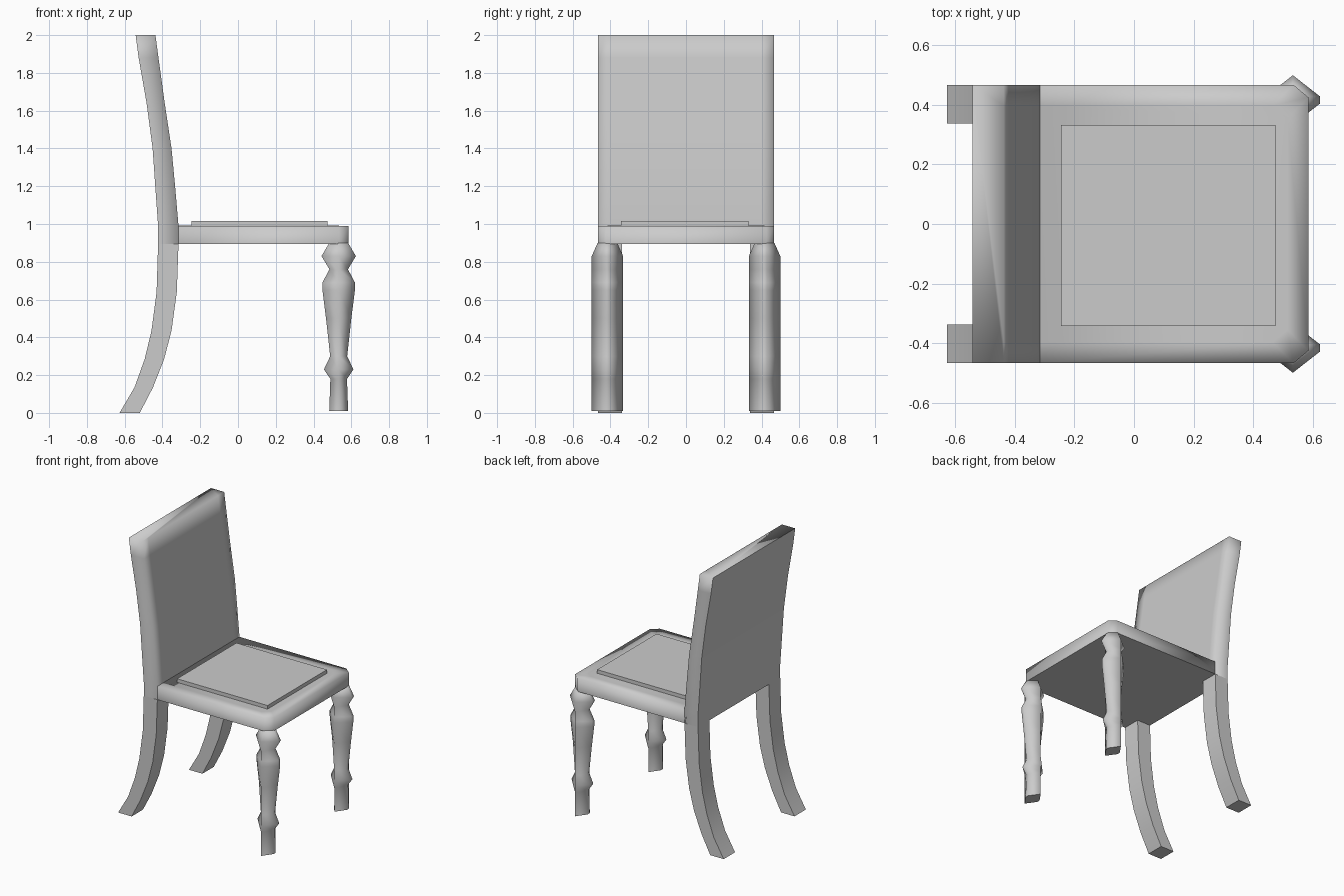
import bpy
import bmesh
import math

cube = bpy.data.objects.get("Cube")
if cube:
    bpy.data.objects.remove(cube)

grey = bpy.data.materials.new("plain_grey")
grey.use_nodes = True
COLOUR = (0.6, 0.6, 0.6, 1)
grey.diffuse_color = COLOUR
grey.node_tree.nodes["Principled BSDF"].inputs["Base Color"].default_value = COLOUR


def loft(name, rings, sharp):
    """Skin a stack of equal-length rings, cap both ends, crease edges by rule."""
    bm = bmesh.new()
    loops = [[bm.verts.new(p) for p in ring] for ring in rings]
    for a, b in zip(loops, loops[1:]):
        for i in range(len(a)):
            j = (i + 1) % len(a)
            bm.faces.new((a[i], a[j], b[j], b[i]))
    bm.faces.new(loops[0])
    bm.faces.new(loops[-1])
    bmesh.ops.recalc_face_normals(bm, faces=bm.faces)
    for f in bm.faces:
        f.smooth = True
    for e in bm.edges:
        e.smooth = not sharp(e)
    mesh = bpy.data.meshes.new(name)
    bm.to_mesh(mesh)
    bm.free()
    mesh.materials.append(grey)
    obj = bpy.data.objects.new(name, mesh)
    bpy.context.collection.objects.link(obj)
    return obj


def steep(e):
    return e.calc_face_angle(0) > math.radians(40)


def at_height(z):
    return lambda e: all(abs(v.co.z - z) < 0.001 for v in e.verts)


HALF, RIM = 0.467, 0.07
SEAT_BOTTOM, SEAT_TOP = 0.895, 0.99

# Backrest: curved slab, soft at the front edges and crisp at the rear
back_curve = [(SEAT_BOTTOM, -0.423, -0.315), (0.99, -0.423, -0.315),
              (1.2, -0.438, -0.333), (1.4, -0.452, -0.352), (1.64, -0.484, -0.388),
              (1.88, -0.526, -0.421), (2.0, -0.542, -0.437)]
rear = {round(b, 3) for _, b, _ in back_curve}


def back_ring(z, b, f):
    inner = HALF - RIM
    return [(b, -HALF, z), (f, -HALF, z), (f, -inner, z),
            (f, inner, z), (f, HALF, z), (b, HALF, z)]


def back_crease(e):
    return (all(round(v.co.x, 3) in rear for v in e.verts)
            or at_height(SEAT_BOTTOM)(e))


loft("backrest", [back_ring(*p) for p in back_curve], back_crease)


# Seat: slab with clipped front corners and a soft upper rim
def seat_ring(z, d):
    w, front = HALF - d, 0.585 - d
    right = [(-0.33, -w, z), (front - 0.05, -w, z), (front, -w + 0.042, z)]
    return right + [(x, -y, h) for x, y, h in reversed(right)]


loft("seat", [seat_ring(SEAT_BOTTOM, 0), seat_ring(SEAT_TOP, 0),
              seat_ring(SEAT_TOP + 0.001, RIM)], at_height(SEAT_BOTTOM))


# Seat pad: thin raised panel
def pad_ring(z):
    return [(-0.245, -0.343, z), (0.475, -0.343, z), (0.475, 0.332, z), (-0.245, 0.332, z)]


loft("seat_pad", [pad_ring(0.98), pad_ring(1.017)], steep)

# Rear legs: square bars sweeping backwards; front legs: shaped posts
rear_curve = [(0, -0.627, -0.52), (0.135, -0.548, -0.45), (0.285, -0.494, -0.391),
              (0.435, -0.458, -0.352), (0.64, -0.431, -0.324), (SEAT_BOTTOM, -0.423, -0.315)]
# height, half width in x, half width in y
post = [(0.01, 0.05, 0.083), (0.18, 0.044, 0.083), (0.23, 0.078, 0.083),
        (0.3, 0.045, 0.083), (0.5, 0.067, 0.083), (0.65, 0.086, 0.083),
        (0.69, 0.086, 0.083), (0.76, 0.049, 0.083), (0.83, 0.091, 0.083),
        (0.9, 0.05, 0.052)]


def post_ring(z, w, d, cy):
    tip = 0.012
    shape = [(0, d), (w, tip), (w, -tip), (0, -d), (-w, -tip), (-w, tip)]
    return [(0.533 + x, cy + y, z) for x, y in shape]


for side, s in (("left", 1), ("right", -1)):
    inner, outer = s * 0.338, s * HALF
    loft("rear_leg_" + side,
         [[(b, inner, z), (f, inner, z), (f, outer, z), (b, outer, z)]
          for z, b, f in rear_curve], steep)
    loft("front_leg_" + side, [post_ring(z, w, d, s * 0.416) for z, w, d in post],
         at_height(0.01))
